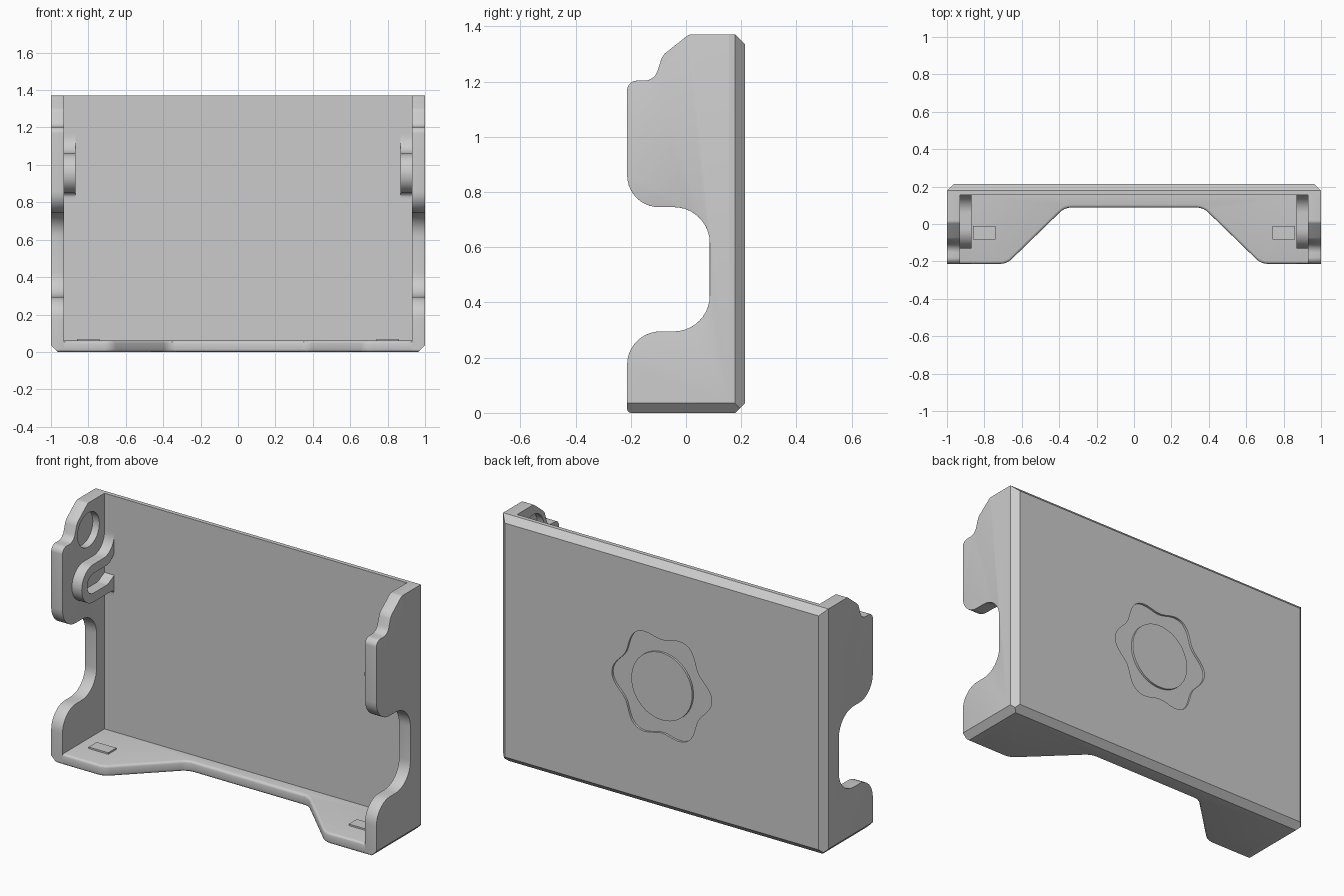
import bpy, bmesh, math
from mathutils import Vector

if "Cube" in bpy.data.objects:
    bpy.data.objects.remove(bpy.data.objects["Cube"])

grey = bpy.data.materials.new("light_grey")
grey.diffuse_color = (0.6, 0.6, 0.6, 1)
grey.use_nodes = True
grey.node_tree.nodes["Principled BSDF"].inputs["Base Color"].default_value = grey.diffuse_color


def rounded(corners, seg=10):
    """Polyline from (a, b, radius) corners, each replaced by a fillet arc."""
    out = []
    n = len(corners)
    for i, (a, b, r) in enumerate(corners):
        p = Vector((a, b))
        if r == 0:
            out.append(p)
            continue
        u = (Vector(corners[i - 1][:2]) - p).normalized()
        v = (Vector(corners[(i + 1) % n][:2]) - p).normalized()
        half = u.angle(v) / 2
        c = p + (u + v).normalized() * (r / math.sin(half))
        s = p + u * (r / math.tan(half)) - c
        e = p + v * (r / math.tan(half)) - c
        total = s.angle(e)
        for k in range(seg + 1):
            t = k / seg
            out.append(c + (s * math.sin((1 - t) * total) + e * math.sin(t * total)) / math.sin(total))
    return out


def prism(name, pts, axis, d0, d1, rim=None, width=0.012, planes=()):
    """Extrude a 2D outline along an axis, round the chosen rim, trim by planes."""
    place = {"x": lambda p, d: (d, p[0], p[1]),
             "y": lambda p, d: (p[0], d, p[1]),
             "z": lambda p, d: (p[0], p[1], d)}[axis]
    bm = bmesh.new()
    lo = [bm.verts.new(place(p, d0)) for p in pts]
    hi = [bm.verts.new(place(p, d1)) for p in pts]
    n = len(pts)
    caps = [bm.faces.new(lo), bm.faces.new(hi)]
    for i in range(n):
        j = (i + 1) % n
        bm.faces.new((lo[i], lo[j], hi[j], hi[i]))
    bmesh.ops.recalc_face_normals(bm, faces=bm.faces)
    if rim:
        edges = [e for f in caps for e in f.edges
                 if rim((e.verts[0].co + e.verts[1].co) / 2)]
        bmesh.ops.bevel(bm, geom=edges, offset=width, segments=3, profile=0.5,
                        affect='EDGES', clamp_overlap=True)
    for co, no in planes:
        res = bmesh.ops.bisect_plane(bm, geom=bm.verts[:] + bm.edges[:] + bm.faces[:],
                                     plane_co=co, plane_no=no, clear_outer=True)
        cut = [g for g in res["geom_cut"] if isinstance(g, bmesh.types.BMEdge)]
        bmesh.ops.holes_fill(bm, edges=cut)
    bmesh.ops.recalc_face_normals(bm, faces=bm.faces)
    me = bpy.data.meshes.new(name)
    bm.to_mesh(me)
    bm.free()
    ob = bpy.data.objects.new(name, me)
    bpy.context.collection.objects.link(ob)
    me.materials.append(grey)
    return ob


def activate(ob):
    bpy.ops.object.select_all(action='DESELECT')
    ob.select_set(True)
    bpy.context.view_layer.objects.active = ob


def carve(ob, cutter):
    activate(ob)
    m = ob.modifiers.new("cut", 'BOOLEAN')
    m.operation, m.solver, m.object = 'DIFFERENCE', 'EXACT', cutter
    bpy.ops.object.modifier_apply(modifier=m.name)
    bpy.data.objects.remove(cutter)


def circle(a, b, r, n=64):
    return [(a + r * math.cos(2 * math.pi * k / n), b + r * math.sin(2 * math.pi * k / n))
            for k in range(n)]


H, F, B, IN = 1.37, -0.213, 0.213, 0.155   # height, front, back, inner back face
C = 0.035                                  # outer chamfer
corner = [((s * (1 - C), 0, 0), (s, 0, -1)) for s in (-1, 1)]

# back panel with chamfered outer edges
back = prism("back_panel", [(-1, 0), (1, 0), (1, H), (-1, H)], "y", IN, B,
             planes=corner + [((s, B - C, 0), (s, 1, 0)) for s in (-1, 1)]
             + [((0, B - C, 0), (0, 1, -1)), ((0, B - C, H), (0, 1, 1))])

# shallow wavy recess on the back, with a round centre left standing
wavy = []
for k in range(120):
    t = 2 * math.pi * k / 120
    r = 0.283 + 0.024 * math.cos(6 * t)
    wavy.append((r * math.cos(t), 0.685 + r * math.sin(t)))
carve(back, prism("recess_cutter", wavy, "y", B - 0.012, B + 0.1))
prism("recess_centre_disc", circle(0, 0.685, 0.187), "y", B - 0.012, B)

# floor with a wide front cutout
half = [(0.93, F, 0), (0.68, F, 0.09), (0.37, 0.088, 0.09)]
floor = [(-0.93, IN, 0)] + [(-x, y, r) for x, y, r in half] + half[::-1] + [(0.93, IN, 0)]
prism("floor", rounded(floor), "z", 0, 0.06,
      rim=lambda m: m.y < IN - 0.01 and abs(m.x) < 0.929, width=0.014)

# side wall outline (y, z)
wall = rounded([
    (IN, 0, 0), (F, 0, 0.015), (F, 0.295, 0.12), (0.086, 0.295, 0.13),
    (0.086, 0.745, 0.13), (F, 0.745, 0.115), (F, 1.203, 0.035),
    (-0.115, 1.203, 0.05), (-0.085, 1.295, 0.06), (0.01, H, 0.025), (IN, H, 0)])

# spring hook outline (y, z)
hook = rounded([
    (IN, 1.165, 0), (0.154, 1.06, 0.095), (-0.13, 1.06, 0.104), (-0.13, 0.85, 0.104),
    (0.154, 0.85, 0.025), (IN, 0.815, 0), (IN, 0.93, 0), (0.10, 0.90, 0.05),
    (-0.08, 0.90, 0.053), (-0.08, 1.01, 0.053), (0.11, 1.01, 0.05), (IN, 1.05, 0)])

for s, side in ((-1, "left"), (1, "right")):
    w = prism(side + "_wall", wall, "x", s * 0.93, s,
              rim=lambda m: m.y < IN - 0.001 and m.z > 0.001,
              planes=[((s * (1 - C), 0, 0), (s, 0, -1))])
    # blind round pocket on the inner face
    carve(w, prism("pocket_cutter", circle(0.015, 1.22, 0.095), "x", s * 0.85, s * 0.97))
    prism(side + "_hook", hook, "x", s * 0.87, s * 0.93)
    # small locating pad on the floor
    x0, x1 = sorted((s * 0.74, s * 0.86))
    prism(side + "_floor_pad", [(x0, -0.083), (x1, -0.083), (x1, -0.012), (x0, -0.012)],
          "z", 0.06, 0.069)

# smooth the rounded surfaces, keep hard edges
for ob in list(bpy.context.scene.objects):
    activate(ob)
    bpy.ops.object.shade_smooth_by_angle(angle=math.radians(30))
